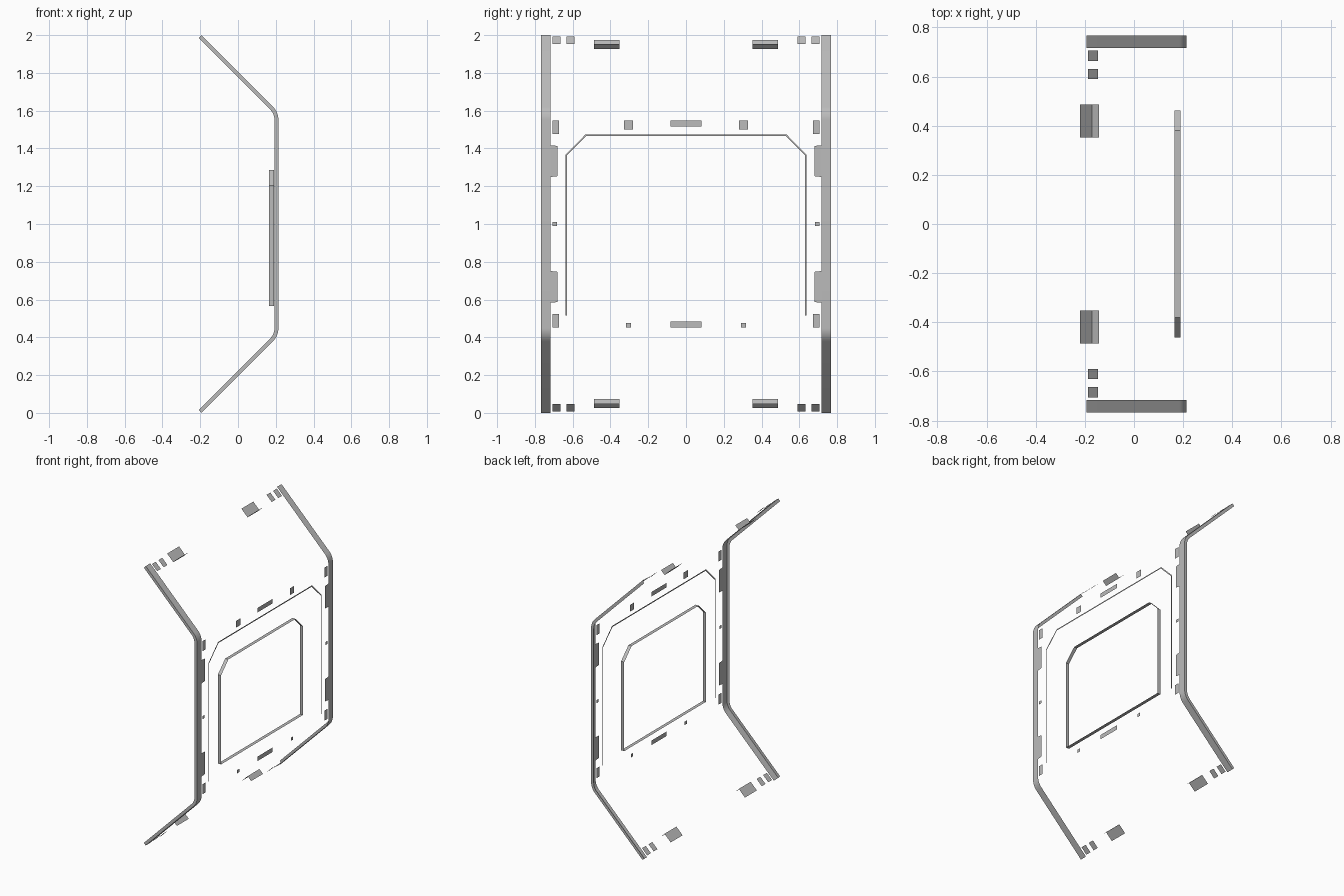
import bpy, bmesh, math
from mathutils import Vector

if "Cube" in bpy.data.objects:
    bpy.data.objects.remove(bpy.data.objects["Cube"], do_unlink=True)

MID = Vector((0, 0, 1))      # mirror centre
FACE_X = 0.214               # plane of the flat front panel parts

grey = bpy.data.materials.new("panel grey")
grey.use_nodes = True
grey.diffuse_color = (0.5, 0.5, 0.5, 1)
grey.node_tree.nodes["Principled BSDF"].inputs["Base Color"].default_value = (0.5, 0.5, 0.5, 1)


def strip(name, edge_a, edge_b, closed=False, mirror=(False, False, False), smooth=False, side=None):
    """Thin sheet between two matching paths, mirrored about MID.
    side is an optional third path that adds a flange to edge_b."""
    bm = bmesh.new()
    rows = [[bm.verts.new(Vector(p) - MID) for p in path]
            for path in (edge_a, edge_b, side) if path]
    n = len(edge_a)
    for a, b in zip(rows, rows[1:]):
        for i in range(n if closed else n - 1):
            j = (i + 1) % n
            bm.faces.new((a[i], a[j], b[j], b[i]))
    mesh = bpy.data.meshes.new(name)
    bm.to_mesh(mesh)
    bm.free()
    mesh.materials.append(grey)
    obj = bpy.data.objects.new(name, mesh)
    obj.location = MID
    bpy.context.collection.objects.link(obj)
    if any(mirror):
        mod = obj.modifiers.new("mirror", "MIRROR")
        mod.use_axis = mirror
        mod.use_mirror_merge = False
    if smooth:
        bpy.ops.object.select_all(action="DESELECT")
        obj.select_set(True)
        bpy.context.view_layer.objects.active = obj
        bpy.ops.object.shade_smooth_by_angle(angle=math.radians(35))
    return obj


def plate(name, y0, y1, z0, z1, mirror, taper=0.0):
    """Flat tab on the front panel plane, optionally narrower at its inner end."""
    return strip(name,
                 [(FACE_X, y0, z0 + taper), (FACE_X, y1, z0)],
                 [(FACE_X, y0, z1 - taper), (FACE_X, y1, z1)], mirror=mirror)


def slope(name, y0, y1, profile, mirror):
    """Sheet extruded along y from an x-z profile."""
    return strip(name, [(x, y0, z) for x, z in profile],
                 [(x, y1, z) for x, z in profile], mirror=mirror)


def rail_path(y, inset):
    """Bent rail line with rounded corners, offset inwards by inset."""
    r = 0.1
    cx, cz = FACE_X - r, 1.592 - r * math.tan(math.pi / 8)
    d = inset * math.sqrt(0.5)
    top = [(-0.193 - d, 2 - d)]
    for i in range(9):
        a = math.pi / 4 * (1 - i / 8)
        top.append((cx + (r - inset) * math.cos(a), cz + (r - inset) * math.sin(a)))
    pts = top + [(x, 2 - z) for x, z in reversed(top)]
    return [(x, y, z) for x, z in pts]


Y, YZ, Z = (False, True, False), (False, True, True), (False, False, True)

# Bent side rails with an outer flange
strip("side_rails", rail_path(0.717, 0), rail_path(0.768, 0), mirror=Y, smooth=True,
      side=rail_path(0.768, 0.021))

# Tabs at the sloped ends
for label, y0, y1 in (("inner", 0.59, 0.632), ("outer", 0.664, 0.706)):
    slope(label + "_end_tabs", y0, y1, [(-0.187, 1.993), (-0.146, 1.952)], YZ)
slope("end_brackets", 0.353, 0.487, [(-0.22, 1.975), (-0.171, 1.926), (-0.143, 1.954)], YZ)

# Tabs along the rails
plate("wide_rail_tabs", 0.68, 0.717, 1.249, 1.417, YZ, taper=0.004)
plate("corner_rail_tabs", 0.673, 0.707, 1.476, 1.548, YZ)
plate("middle_rail_tabs", 0.683, 0.707, 0.989, 1.011, Y)

# Tabs above and below the opening
plate("centre_bars", -0.083, 0.083, 1.516, 1.548, Z)
plate("upper_square_tabs", 0.28, 0.328, 1.5, 1.548, Y)
plate("lower_square_tabs", 0.291, 0.317, 0.452, 0.476, Y)

# Narrow arch line
strip("arch_trim",
      [(FACE_X, y, z) for y, z in ((0.631, 0.515), (0.631, 1.362), (0.527, 1.466), (0, 1.466))],
      [(FACE_X, y, z) for y, z in ((0.639, 0.515), (0.639, 1.366), (0.531, 1.475), (0, 1.475))],
      mirror=Y)

# Rim of the central opening, with cut upper corners
outline = [(-0.463, 0.566), (0.463, 0.566), (0.463, 1.203),
           (0.38, 1.286), (-0.38, 1.286), (-0.463, 1.203)]
strip("opening_rim", [(0.165, y, z) for y, z in outline],
      [(0.19, y, z) for y, z in outline], closed=True)
